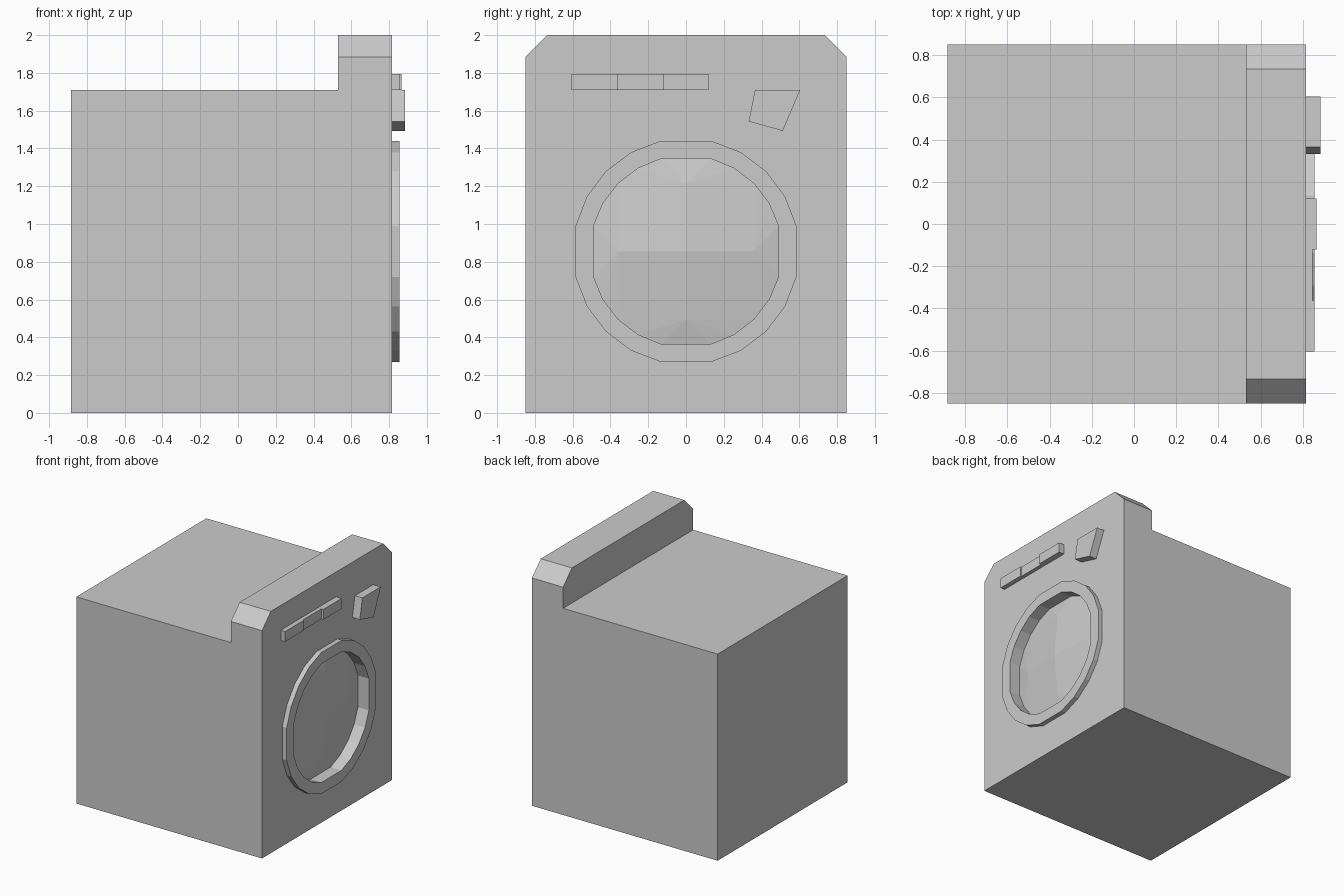
import bpy, bmesh
from math import sin, cos, radians

if "Cube" in bpy.data.objects:
    bpy.data.objects.remove(bpy.data.objects["Cube"])

FRONT, RIM, FLOOR, CZ = 0.815, 0.855, 0.755, 0.855


def finish(name, bm):
    bmesh.ops.recalc_face_normals(bm, faces=bm.faces[:])
    mesh = bpy.data.meshes.new(name)
    bm.to_mesh(mesh)
    bm.free()
    obj = bpy.data.objects.new(name, mesh)
    bpy.context.collection.objects.link(obj)
    return obj


def extrude(points, offset):
    """Closed prism from a flat outline."""
    bm = bmesh.new()
    face = bm.faces.new([bm.verts.new(p) for p in points])
    new = bmesh.ops.extrude_face_region(bm, geom=[face], use_keep_orig=True)["geom"]
    verts = [g for g in new if isinstance(g, bmesh.types.BMVert)]
    bmesh.ops.translate(bm, verts=verts, vec=offset)
    return bm


def plate(name, outline, x_front):
    return finish(name, extrude([(FRONT, y, z) for y, z in outline], (x_front - FRONT, 0, 0)))


def ring_points(radius, angles):
    """20 points around the door centre, five per quarter."""
    return [(radius * cos(radians(a + q)), CZ + radius * sin(radians(a + q)))
            for q in (0, 90, 180, 270) for a in angles]


outer = ring_points(0.60, (13, 29, 45, 61, 77))
inner = ring_points(0.508, (15, 30, 45, 60, 75))

# Body: L profile with chamfered console ends
profile = [(-0.885, 0), (FRONT, 0), (FRONT, 2), (0.53, 2), (0.53, 1.71), (-0.885, 1.71)]
bm = extrude([(x, -0.85, z) for x, z in profile], (0, 1.70, 0))
ends = [e for e in bm.edges
        if all(v.co.z > 1.99 for v in e.verts)
        and abs(e.verts[0].co.y - e.verts[1].co.y) < 0.01]
bmesh.ops.recalc_face_normals(bm, faces=bm.faces[:])
bmesh.ops.bevel(bm, geom=ends, offset=0.115, offset_type='OFFSET', segments=1,
                affect='EDGES', profile=0.5)
body = finish("body", bm)

# Door recess cutter: its inner end is the faceted, bulging door glass
bm = bmesh.new()
n = len(inner)
back = [bm.verts.new((FLOOR, y, z)) for y, z in inner]
cap = [bm.verts.new((0.95, y, z)) for y, z in inner]
bm.faces.new(cap)
for i in range(n):
    j = (i + 1) % n
    bm.faces.new((back[i], back[j], cap[j], cap[i]))
centre = bm.verts.new((FLOOR + 0.057, 0, CZ))
h = 0.359
mids = [bm.verts.new((FLOOR + 0.026, h * dy, CZ + h * dz))
        for dy, dz in ((1, 0), (0, 1), (-1, 0), (0, -1))]
for q in range(4):
    corner = q * 5 + 2
    bm.faces.new((centre, mids[q], back[corner], mids[(q + 1) % 4]))
    for k in range(5):
        bm.faces.new((mids[(q + 1) % 4], back[(corner + k) % n], back[(corner + k + 1) % n]))
cutter = finish("door_recess_cutter", bm)
cutter.hide_render = True

mod = body.modifiers.new("door_recess", 'BOOLEAN')
mod.operation = 'DIFFERENCE'
mod.solver = 'EXACT'
mod.object = cutter
bpy.context.view_layer.objects.active = body
bpy.ops.object.modifier_apply(modifier=mod.name)
bpy.data.objects.remove(cutter)

# Door frame
bm = bmesh.new()
loops = [[bm.verts.new((x, y, z)) for y, z in pts]
         for pts, x in ((outer, FRONT), (outer, RIM), (inner, RIM), (inner, FRONT))]
for a, b in zip(loops, loops[1:]):
    for i in range(n):
        j = (i + 1) % n
        bm.faces.new((a[i], a[j], b[j], b[i]))
finish("door_frame", bm)

# Control strip of three panels
for i, (y0, y1, x) in enumerate(((-0.605, -0.362, 0.855), (-0.362, -0.12, 0.847), (-0.12, 0.12, 0.865))):
    plate(f"control_panel_{i + 1}", [(y0, 1.71), (y1, 1.71), (y1, 1.795), (y0, 1.795)], x)

# Slanted selector
plate("selector", [(0.365, 1.71), (0.605, 1.71), (0.512, 1.493), (0.332, 1.543)], 0.883)
